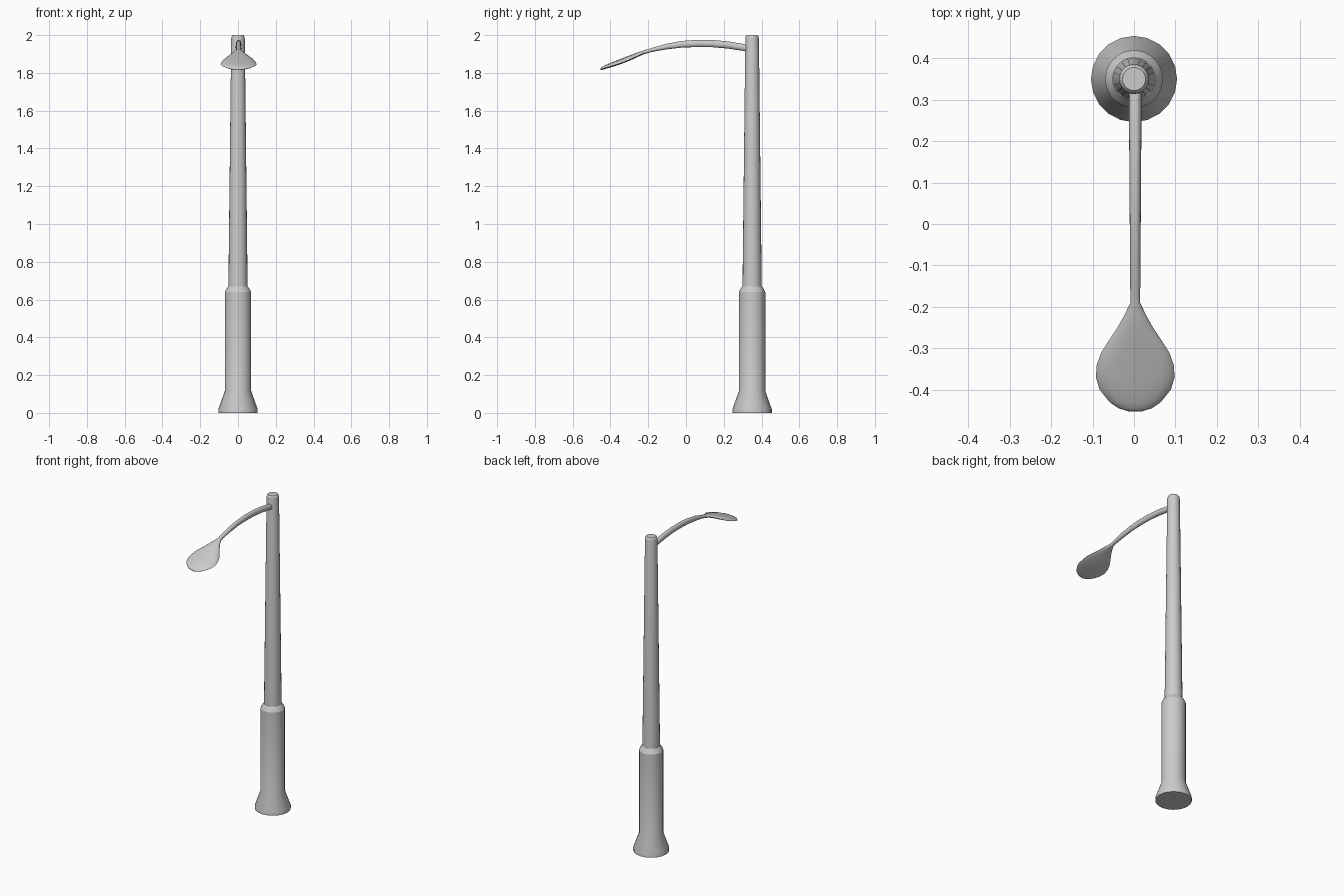
import bpy, bmesh, math

if "Cube" in bpy.data.objects:
    bpy.data.objects.remove(bpy.data.objects["Cube"])

POLE_Y = 0.35


def finish(name, bm, angle):
    bmesh.ops.recalc_face_normals(bm, faces=bm.faces[:])
    mesh = bpy.data.meshes.new(name)
    bm.to_mesh(mesh)
    bm.free()
    obj = bpy.data.objects.new(name, mesh)
    bpy.context.collection.objects.link(obj)
    bpy.ops.object.select_all(action='DESELECT')
    obj.select_set(True)
    bpy.context.view_layer.objects.active = obj
    bpy.ops.object.shade_smooth_by_angle(angle=math.radians(angle))
    return obj


def skin(bm, rings):
    """Bridge consecutive vertex rings and cap both ends."""
    loops = [[bm.verts.new(p) for p in ring] for ring in rings]
    n = len(loops[0])
    for a, b in zip(loops, loops[1:]):
        for i in range(n):
            j = (i + 1) % n
            bm.faces.new((a[i], a[j], b[j], b[i]))
    bm.faces.new(loops[0][::-1])
    bm.faces.new(loops[-1])


def turned(name, profile, sides=20):
    bm = bmesh.new()
    steps = [2 * math.pi * i / sides for i in range(sides)]
    skin(bm, [[(r * math.cos(a), POLE_Y + r * math.sin(a), z) for a in steps]
              for r, z in profile])
    return finish(name, bm, 25)


def loft(name, sections, sides=16):
    """Sections: y, half width, bottom z, rim z, top z."""
    bm = bmesh.new()
    rings = []
    for y, w, low, rim, top in sections:
        ring = []
        for i in range(sides):
            a = 2 * math.pi * i / sides
            s = math.sin(a)
            z = rim + s * ((top - rim) if s > 0 else (rim - low))
            ring.append((0.003 + w * math.cos(a), y, z))
        rings.append(ring)
    skin(bm, rings)
    return finish(name, bm, 50)


# Flared foot and wide lower sleeve
turned("base_sleeve", [(0.104, 0), (0.104, 0.02), (0.07, 0.115),
                       (0.07, 0.64), (0.065, 0.65), (0.052, 0.67)])

# Tapered upper pole with a rounded cap
turned("pole", [(0.051, 0.66), (0.036, 1.98), (0.034, 1.992), (0.028, 2.0)])

# Curved arm flowing into the flat teardrop lamp head
loft("arm_and_lamp_head", [
    (0.345, 0.015, 1.908, 1.926, 1.944),
    (0.30, 0.015, 1.917, 1.935, 1.954),
    (0.22, 0.015, 1.929, 1.948, 1.967),
    (0.14, 0.014, 1.936, 1.955, 1.974),
    (0.06, 0.014, 1.937, 1.956, 1.975),
    (-0.02, 0.013, 1.934, 1.951, 1.969),
    (-0.10, 0.013, 1.925, 1.940, 1.955),
    (-0.16, 0.012, 1.915, 1.927, 1.938),
    (-0.19, 0.012, 1.908, 1.918, 1.929),
    (-0.22, 0.026, 1.900, 1.908, 1.921),
    (-0.25, 0.043, 1.887, 1.893, 1.911),
    (-0.28, 0.063, 1.873, 1.879, 1.899),
    (-0.31, 0.082, 1.860, 1.866, 1.888),
    (-0.34, 0.093, 1.848, 1.854, 1.876),
    (-0.37, 0.095, 1.838, 1.844, 1.865),
    (-0.40, 0.086, 1.829, 1.835, 1.853),
    (-0.43, 0.062, 1.820, 1.826, 1.840),
    (-0.445, 0.040, 1.816, 1.821, 1.831),
    (-0.453, 0.014, 1.815, 1.819, 1.824),
])
